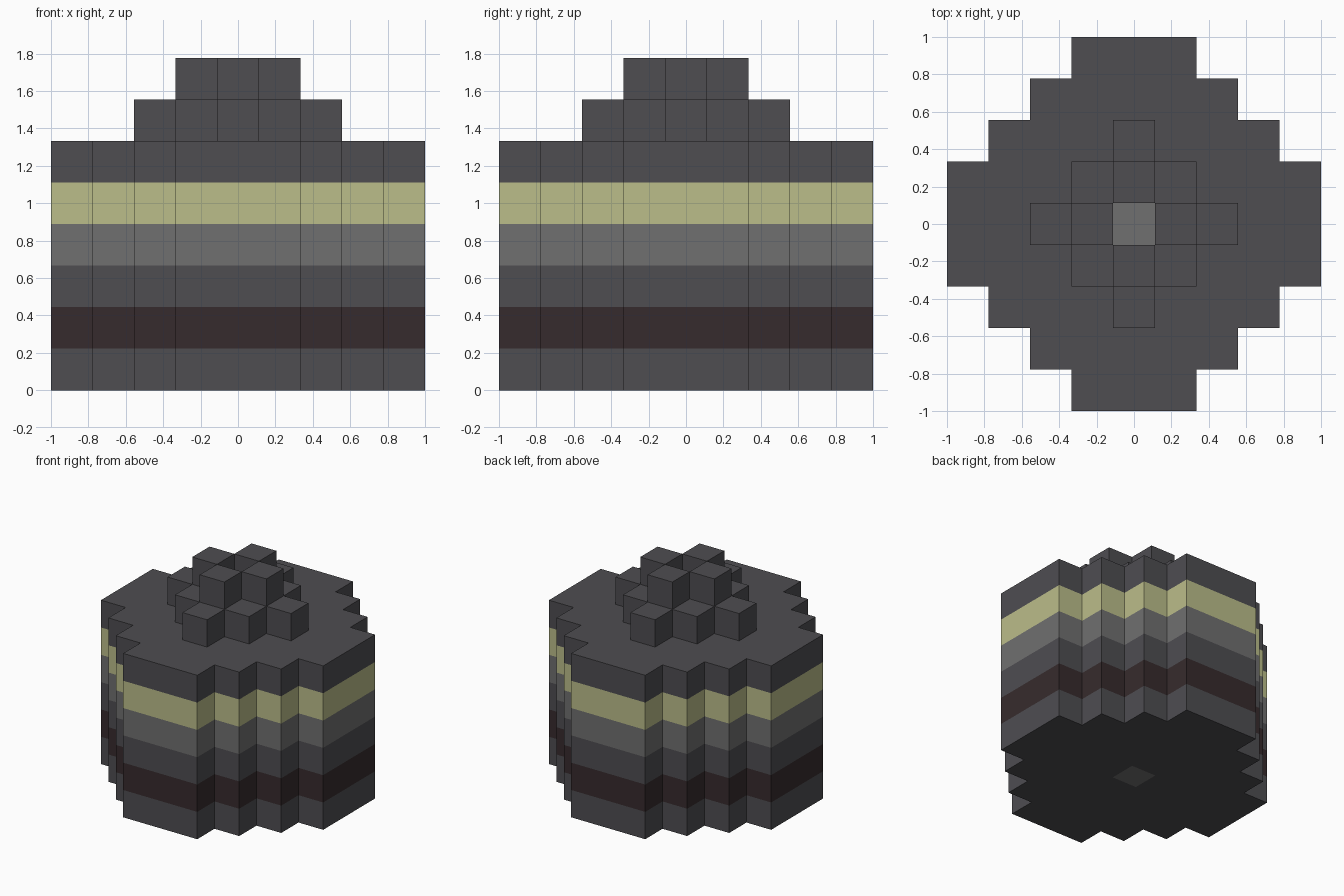
import bpy
import bmesh
from mathutils import Vector

cube = bpy.data.objects.get("Cube")
if cube:
    bpy.data.objects.remove(cube, do_unlink=True)

CELL = 2 / 9  # edge length of one block


def make_material(name, rgb):
    mat = bpy.data.materials.new(name)
    mat.use_nodes = True
    color = (*rgb, 1.0)
    mat.diffuse_color = color
    mat.node_tree.nodes["Principled BSDF"].inputs["Base Color"].default_value = color
    return mat


dark = make_material("dark grey", (0.077, 0.075, 0.083))
brown = make_material("dark brown", (0.037, 0.024, 0.026))
grey = make_material("mid grey", (0.162, 0.162, 0.162))
yellow = make_material("pale yellow", (0.497, 0.509, 0.254))

# Material of each layer of the body, from the ground up
BANDS = [dark, brown, dark, grey, yellow, dark]
SPAN = range(-4, 5)


def layer(k, rule):
    """Blocks of layer k whose diamond distance from the axis meets the rule."""
    return {(i, j, k) for i in SPAN for j in SPAN if rule(abs(i) + abs(j))}


# Round body, stepped crown with a ring of four blocks on top, central core
body = set().union(*(layer(k, lambda d: 0 < d <= 5) for k in range(6)))
crown = layer(6, lambda d: 0 < d <= 2) | layer(7, lambda d: d == 1)
core = {(0, 0, k) for k in range(7)}
solid = body | crown | core

DIRECTIONS = [Vector(s * a for a in axis)
              for axis in ((1, 0, 0), (0, 1, 0), (0, 0, 1)) for s in (-1, 1)]


def build(name, cells, materials, pick):
    """Make one object from the exposed sides of its blocks."""
    bm = bmesh.new()
    for cell in sorted(cells):
        centre = Vector(cell) + Vector((0, 0, 0.5))
        for n in DIRECTIONS:
            if tuple(int(c + d) for c, d in zip(cell, n)) in solid:
                continue
            u = Vector((n.y, n.z, n.x))
            v = n.cross(u)
            corners = [centre + (n + a * u + b * v) / 2
                       for a, b in ((-1, -1), (1, -1), (1, 1), (-1, 1))]
            face = bm.faces.new([bm.verts.new(p * CELL) for p in corners])
            face.material_index = materials.index(pick(cell))
    bmesh.ops.remove_doubles(bm, verts=bm.verts, dist=0.001)
    mesh = bpy.data.meshes.new(name)
    bm.to_mesh(mesh)
    bm.free()
    for mat in materials:
        mesh.materials.append(mat)
    obj = bpy.data.objects.new(name, mesh)
    bpy.context.collection.objects.link(obj)


build("banded_body", body, [dark, brown, grey, yellow], lambda c: BANDS[c[2]])
build("stepped_crown", crown, [dark], lambda c: dark)
build("central_core", core, [grey], lambda c: grey)
